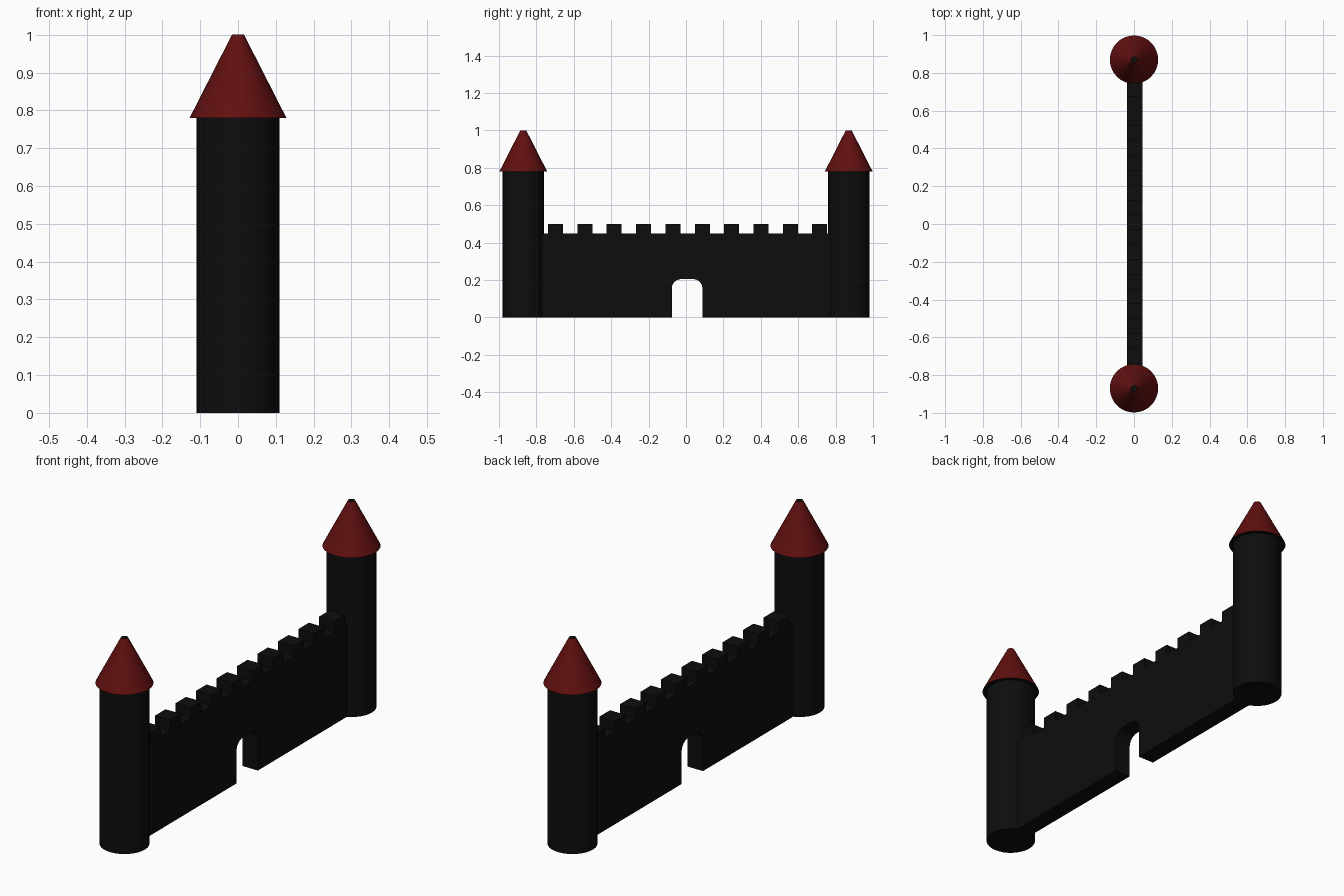
import bpy, bmesh, math

cube = bpy.data.objects.get("Cube")
if cube:
    bpy.data.objects.remove(cube, do_unlink=True)


def material(name, rgb):
    m = bpy.data.materials.new(name)
    m.use_nodes = True
    m.diffuse_color = (*rgb, 1)
    m.node_tree.nodes["Principled BSDF"].inputs["Base Color"].default_value = (*rgb, 1)
    return m


black = material("black stone", (0.004, 0.004, 0.004))
red = material("dark red roof", (0.12, 0.005, 0.005))


def finish(name, bm, mats):
    bmesh.ops.recalc_face_normals(bm, faces=bm.faces)
    mesh = bpy.data.meshes.new(name)
    bm.to_mesh(mesh)
    bm.free()
    for m in mats:
        mesh.materials.append(m)
    ob = bpy.data.objects.new(name, mesh)
    bpy.context.collection.objects.link(ob)
    return ob


def round_part(name, y, r_low, r_high, z_low, z_high, mats):
    bm = bmesh.new()
    bmesh.ops.create_cone(bm, cap_ends=True, segments=32, radius1=r_low,
                          radius2=r_high, depth=z_high - z_low)
    bmesh.ops.translate(bm, verts=bm.verts, vec=(0, y, (z_low + z_high) / 2))
    bm.normal_update()
    # End caps take the last material, sides the first
    for f in bm.faces:
        f.material_index = len(mats) - 1 if abs(f.normal.z) > 0.9 else 0
    ob = finish(name, bm, mats)
    bpy.ops.object.select_all(action="DESELECT")
    ob.select_set(True)
    bpy.context.view_layer.objects.active = ob
    bpy.ops.object.shade_smooth_by_angle(angle=math.radians(35))


# Towers with blunt conical roofs
for side, y in (("front", -0.87), ("back", 0.87)):
    round_part(side + "_tower", y, 0.11, 0.11, 0, 0.785, [black])
    round_part(side + "_roof", y, 0.128, 0.016, 0.78, 1.0, [red, black])

# Wall outline in (y, z): battlements along the top, rounded gateway below
END, TOP, MERLON_TOP = 0.86, 0.45, 0.5
outline = [(-END, 0), (-END, TOP)]
for i in range(10):
    y0 = -0.738 + i * 0.157
    y1 = y0 + 0.08
    outline += [(y0, TOP), (y0, MERLON_TOP), (y1, MERLON_TOP), (y1, TOP)]
outline += [(END, TOP), (END, 0)]

gate_y, gate_half, gate_top, radius = 0.006, 0.082, 0.205, 0.05
outline.append((gate_y + gate_half, 0))
for side, start in ((1, 0), (-1, 90)):
    for k in range(7):
        a = math.radians(start + 15 * k)
        outline.append((gate_y + side * (gate_half - radius) + radius * math.cos(a),
                        gate_top - radius + radius * math.sin(a)))
outline.append((gate_y - gate_half, 0))

bm = bmesh.new()
face = bm.faces.new([bm.verts.new((-0.038, y, z)) for y, z in outline])
result = bmesh.ops.extrude_face_region(bm, geom=[face], use_keep_orig=True)
moved = [g for g in result["geom"] if isinstance(g, bmesh.types.BMVert)]
bmesh.ops.translate(bm, verts=moved, vec=(0.083, 0, 0))
finish("battlement_wall", bm, [black])
